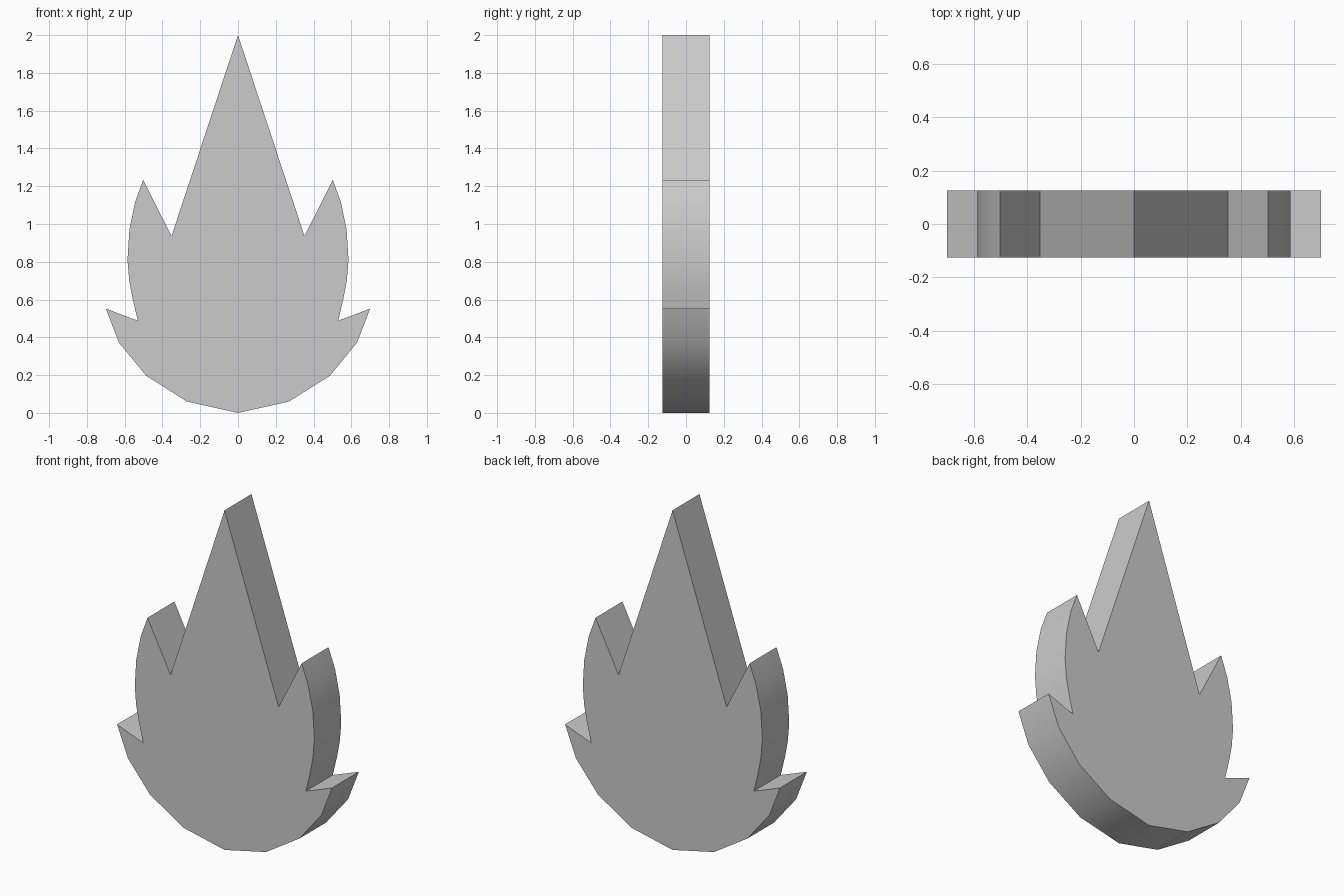
import bpy, bmesh, math

if "Cube" in bpy.data.objects:
    bpy.data.objects.remove(bpy.data.objects["Cube"])

# Right half of the flame outline (x, z), from bottom point to tip
HALF = [(0, 0), (0.27, 0.06), (0.487, 0.197), (0.63, 0.372), (0.70, 0.552),
        (0.53, 0.488), (0.557, 0.60), (0.576, 0.70), (0.585, 0.81), (0.575, 0.97),
        (0.545, 1.115), (0.502, 1.233), (0.352, 0.936), (0, 2)]
DEPTH = 0.25

# Mirror the half to a closed outline
outline = HALF + [(-x, z) for x, z in HALF[-2:0:-1]]

# Front face, extruded straight back
bm = bmesh.new()
face = bm.faces.new([bm.verts.new((x, -DEPTH / 2, z)) for x, z in outline])
ext = bmesh.ops.extrude_face_region(bm, geom=[face], use_keep_orig=True)
moved = [v for v in ext["geom"] if isinstance(v, bmesh.types.BMVert)]
bmesh.ops.translate(bm, verts=moved, vec=(0, DEPTH, 0))
bmesh.ops.recalc_face_normals(bm, faces=bm.faces)

mesh = bpy.data.meshes.new("flame")
bm.to_mesh(mesh)
bm.free()
flame = bpy.data.objects.new("flame", mesh)
bpy.context.collection.objects.link(flame)

# Smooth rim curves, sharp tips and front/back edges
bpy.context.view_layer.objects.active = flame
flame.select_set(True)
bpy.ops.object.shade_smooth_by_angle(angle=math.radians(30))
